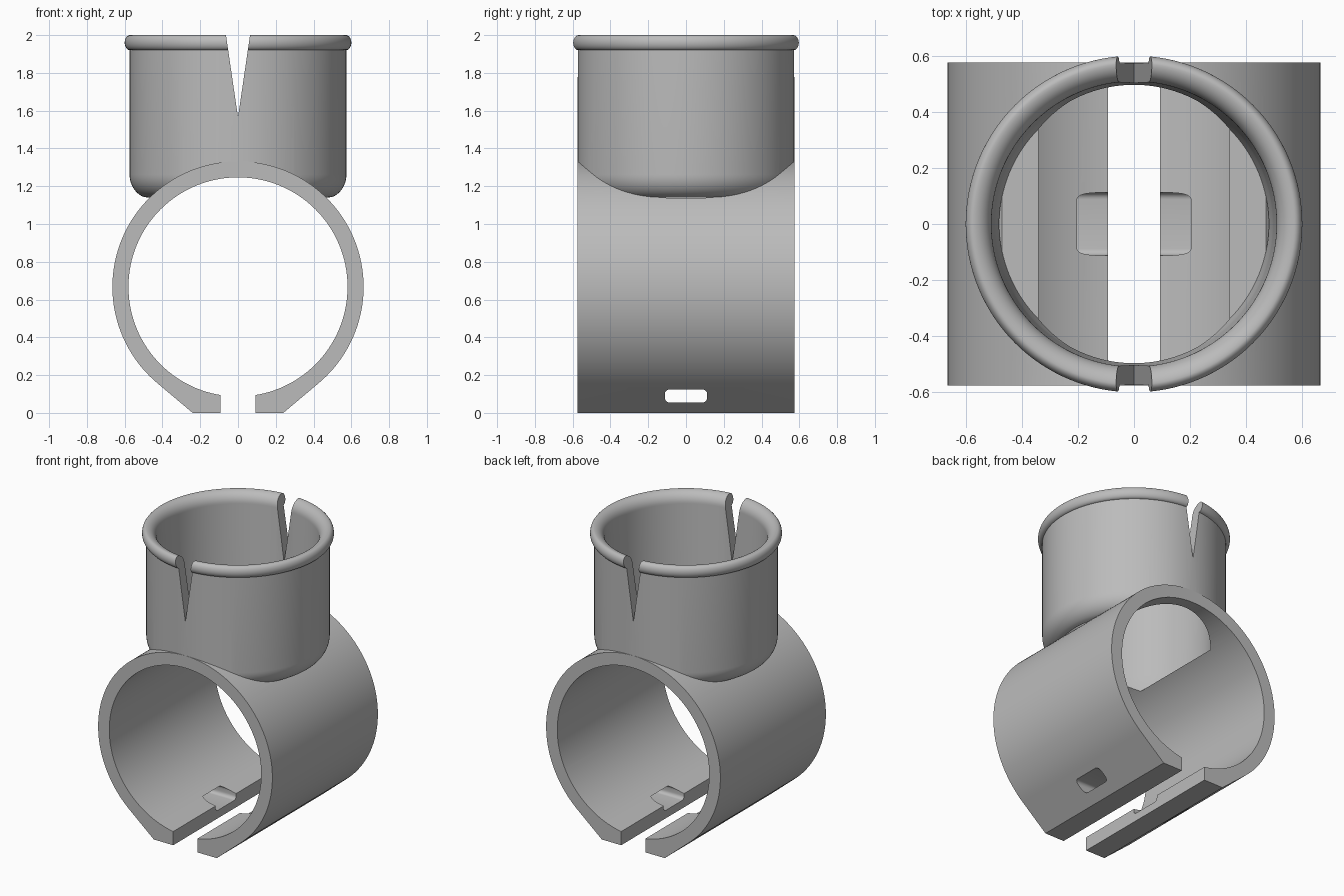
import bpy, bmesh
from math import sin, cos, pi, radians, atan2, acos, hypot

cube = bpy.data.objects.get("Cube")
if cube:
    bpy.data.objects.remove(cube, do_unlink=True)

grey = bpy.data.materials.new("plain_grey")
grey.use_nodes = True
colour = (0.5, 0.5, 0.5, 1)
grey.diffuse_color = colour
grey.node_tree.nodes["Principled BSDF"].inputs["Base Color"].default_value = colour

SEG = 128
HALF = 0.575                       # half the clamp length
CZ, R_OUT, R_IN = 0.667, 0.665, 0.58
FLOOR = 1.137                      # flat underside of the cup


def finish(name, bm):
    bmesh.ops.remove_doubles(bm, verts=bm.verts, dist=1e-5)
    bmesh.ops.recalc_face_normals(bm, faces=bm.faces)
    mesh = bpy.data.meshes.new(name)
    bm.to_mesh(mesh)
    bm.free()
    mesh.materials.append(grey)
    ob = bpy.data.objects.new(name, mesh)
    bpy.context.collection.objects.link(ob)
    return ob


def prism(name, outline, half, axis="y"):
    """Closed outline of (u, z) points extruded both ways along an axis."""
    bm = bmesh.new()
    place = (lambda u, z, d: (u, d, z)) if axis == "y" else (lambda u, z, d: (d, u, z))
    face = bm.faces.new([bm.verts.new(place(u, z, -half)) for u, z in outline])
    new = bmesh.ops.extrude_face_region(bm, geom=[face])["geom"]
    shift = place(0, 0, 2 * half)
    bmesh.ops.translate(bm, vec=shift, verts=[g for g in new if isinstance(g, bmesh.types.BMVert)])
    return finish(name, bm)


def revolve(name, profile):
    """Solid of revolution about z; the profile is a list of (r, z)."""
    bm = bmesh.new()
    rings = [[bm.verts.new((r * cos(2 * pi * i / SEG), r * sin(2 * pi * i / SEG), z))
              for i in range(SEG)] for r, z in profile]
    for a, b in zip(rings, rings[1:]):
        for i in range(SEG):
            j = (i + 1) % SEG
            bm.faces.new((a[i], a[j], b[j], b[i]))
    bm.faces.new(rings[0])
    bm.faces.new(rings[-1])
    return finish(name, bm)


def arc(cx, cz, rx, rz, start, end, n):
    steps = [radians(start + (end - start) * i / n) for i in range(n + 1)]
    return [(cx + rx * cos(t), cz + rz * sin(t)) for t in steps]


def box(name, x, z0, z1, half):
    return prism(name, [(-x, z0), (x, z0), (x, z1), (-x, z1)], half)


# clamp: round outside that runs by tangents into a flat foot
foot = 0.24
tangent = atan2(-CZ, foot) + acos(R_OUT / hypot(foot, CZ))
deg = tangent * 180 / pi
body = prism("cup_clamp", [(-foot, 0), (foot, 0)]
             + arc(0, CZ, R_OUT, R_OUT, deg, 180 - deg, SEG), HALF)

# cup: rounded bottom edge, straight wall and a bulged rim
cup = revolve("cup", [(0.465, FLOOR)]
              + arc(0.465, FLOOR + 0.125, 0.109, 0.125, -70, 0, 10)
              + [(0.574, 1.92)]
              + arc(0.572, 1.96, 0.028, 0.04, -75, 90, 12))

# cup cavity, slightly tapered, with a rounded lip
cavity = revolve("cavity_cutter", [(0.48, FLOOR), (0.493, 1.2), (0.497, 1.26)]
                 + arc(0.575, 1.925, 0.067, 0.075, 180, 92, 10) + [(0.573, 2.2)])

bore = prism("bore_cutter", arc(0, CZ, R_IN, R_IN, 0, 360 - 360 / SEG, SEG - 1), 1)
gap = box("gap_cutter", 0.092, -0.2, 0.4, 1)

# V notch through the front and back of the cup
notch = prism("notch_cutter", [(0, 1.565), (0.093, 2.2), (-0.093, 2.2)], 1)

# rounded strap slot through both feet
w, r, zlo, zhi = 0.112, 0.024, 0.055, 0.124
slot = prism("slot_cutter",
             arc(w - r, zlo + r, r, r, -90, 0, 5) + arc(w - r, zhi - r, r, r, 0, 90, 5)
             + arc(r - w, zhi - r, r, r, 90, 180, 5) + arc(r - w, zlo + r, r, r, 180, 270, 5),
             1, "x")

# combine the parts
tools = [(cup, "UNION")] + [(c, "DIFFERENCE") for c in (bore, gap, cavity, notch, slot)]
for tool, operation in tools:
    mod = body.modifiers.new(tool.name, "BOOLEAN")
    mod.operation = operation
    mod.solver = "EXACT"
    mod.object = tool
    tool.hide_render = True

bpy.context.view_layer.update()
result = bpy.data.meshes.new_from_object(
    body.evaluated_get(bpy.context.evaluated_depsgraph_get()))
body.modifiers.clear()
body.data = result
for tool, _ in tools:
    bpy.data.objects.remove(tool, do_unlink=True)

bpy.ops.object.select_all(action="DESELECT")
body.select_set(True)
bpy.context.view_layer.objects.active = body
bpy.ops.object.shade_smooth_by_angle(angle=radians(30))
